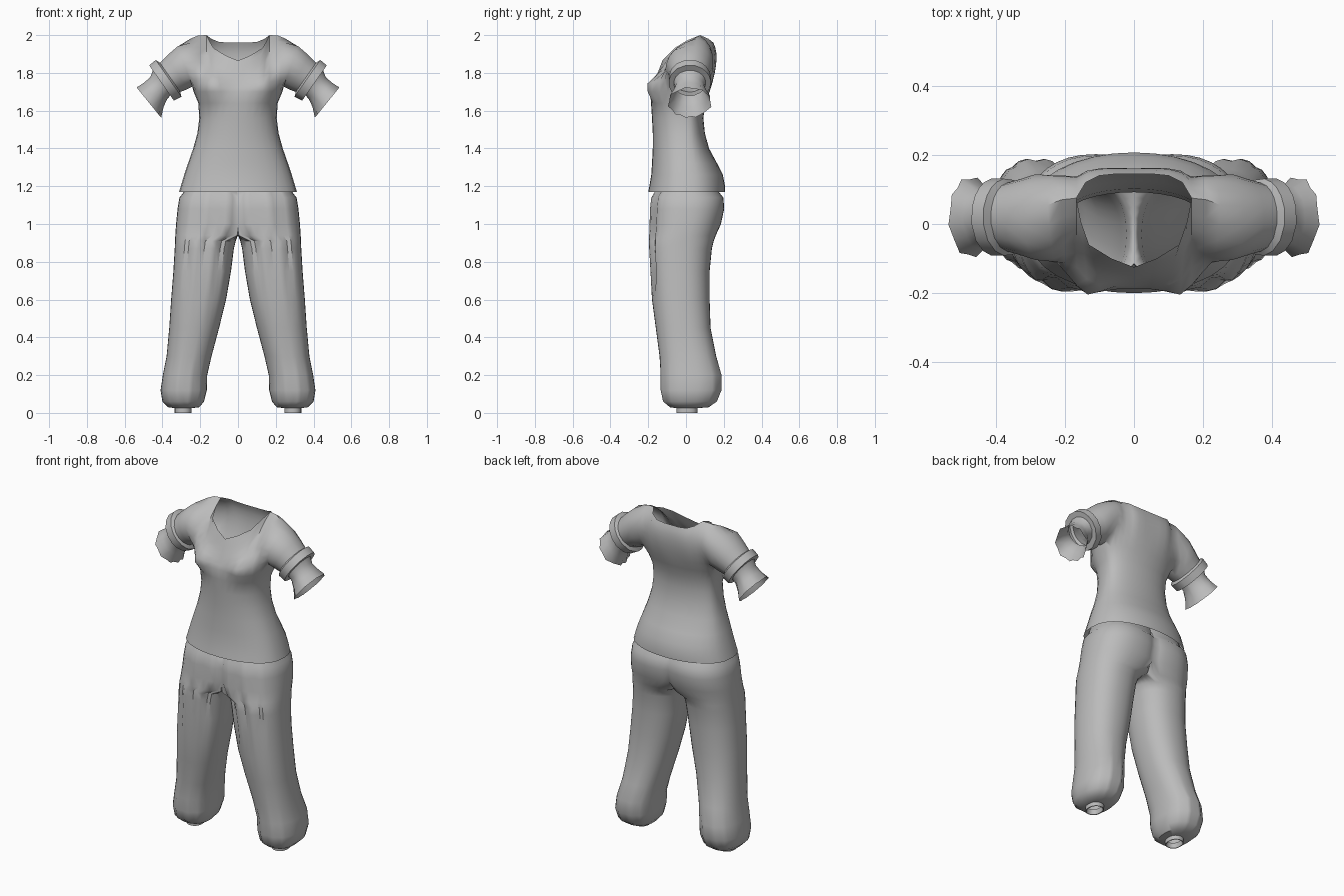
import bpy, bmesh
from math import sin, cos, pi, exp, atan2, radians
from mathutils import Vector

cube = bpy.data.objects.get("Cube")
if cube:
    bpy.data.objects.remove(cube)

cloth = bpy.data.materials.new("grey_cloth")
cloth.use_nodes = True
GREY = (0.5, 0.5, 0.5, 1)
cloth.diffuse_color = GREY
cloth.node_tree.nodes["Principled BSDF"].inputs["Base Color"].default_value = GREY


def power(v, e):
    """Signed power, used for boxier ellipses."""
    return abs(v) ** e * (1 if v >= 0 else -1)


def skin(bm, rows, closed):
    """Join successive rows of vertices with quads."""
    for a, b in zip(rows, rows[1:]):
        n = len(a)
        for i in range(n if closed else n - 1):
            j = (i + 1) % n
            bm.faces.new((a[i], a[j], b[j], b[i]))


def finish(bm, name, angle):
    bmesh.ops.remove_doubles(bm, verts=bm.verts, dist=0.0005)
    bmesh.ops.recalc_face_normals(bm, faces=bm.faces)
    mesh = bpy.data.meshes.new(name)
    bm.to_mesh(mesh)
    bm.free()
    mesh.materials.append(cloth)
    obj = bpy.data.objects.new(name, mesh)
    bpy.context.collection.objects.link(obj)
    bpy.ops.object.select_all(action="DESELECT")
    obj.select_set(True)
    bpy.context.view_layer.objects.active = obj
    bpy.ops.object.shade_smooth_by_angle(angle=radians(angle))
    return obj


# ---- Blouse -------------------------------------------------------------
SEG = 32      # segments around the torso
ROWS = 8      # rows from armpit to shoulder
EDGE = 6      # columns from the centre to the armhole

# height, half width, front y, back y
TORSO = [(1.17, .312, -.2, .207), (1.2, .303, -.194, .207), (1.26, .285, -.184, .195),
         (1.32, .265, -.18, .165), (1.4, .237, -.176, .122), (1.48, .215, -.176, .1),
         (1.56, .205, -.18, .092), (1.64, .21, -.185, .102), (1.7, .235, -.188, .125)]

# Neckline from the centre outwards, then the shared shoulder seam
SHOULDER = [(.167, .075, 2), (.21, .07, 1.998), (.25, .055, 1.982)]
FRONT_TOP = [(0, -.125, 1.865), (.065, -.1, 1.892), (.13, -.06, 1.932), (.153, .005, 1.972)] + SHOULDER
BACK_TOP = [(0, .145, 1.96), (.05, .145, 1.96), (.1, .14, 1.964), (.14, .12, 1.98)] + SHOULDER


def bust(p):
    """Push the chest out on both sides of the centre."""
    if p.y < 0:
        p.y -= .06 * exp(-((abs(p.x) - .145) / .06) ** 2 - ((p.z - 1.735) / .06) ** 2)
    return p


def torso_point(j, z, w, front, back):
    t = 2 * pi * j / SEG
    c = power(cos(t), .8)
    return Vector((w * sin(t), front * c if c > 0 else -back * c, z))


bm = bmesh.new()
rings = [[bm.verts.new(bust(torso_point(j, *level))) for j in range(SEG)] for level in TORSO]
skin(bm, rings, True)


def yoke(middle, top, is_front):
    """Upper front or back panel, curving from the chest to its top edge."""
    columns = {}
    for k in range(-EDGE, EDGE + 1):
        j = middle + k if is_front else middle - k
        start = torso_point(j, *TORSO[-1])
        end = Vector(top[abs(k)])
        end.x *= 1 if k > 0 else -1
        f = (k / EDGE) ** 2
        bend = Vector((0, -.15 * f, .08 * f)) if is_front else Vector((0, .05 + .12 * f, .05 + .03 * f))
        ctrl = (start + end) / 2 + bend
        column = [rings[-1][j % SEG]]
        for r in range(1, ROWS):
            t = r / (ROWS - 1)
            p = start * (1 - t) ** 2 + ctrl * (2 * t * (1 - t)) + end * t * t
            column.append(bm.verts.new(bust(p) if r < ROWS - 1 else p))
        columns[k] = column
    skin(bm, [columns[k] for k in range(-EDGE, EDGE + 1)], False)
    return columns


front = yoke(0, FRONT_TOP, True)
back = yoke(SEG // 2, BACK_TOP, False)

# Sleeve, gathered band and flared frill: x, z, tilt, y radius, height radius
SLEEVE = [(.28, 1.835, 20, .125, .115), (.325, 1.802, 30, .11, .105), (.36, 1.777, 35, .1, .095),
          (.368, 1.772, 35, .112, .12), (.405, 1.747, 35, .112, .115), (.405, 1.747, 35, .085, .082),
          (.42, 1.72, 37, .078, .074), (.445, 1.685, 38, .092, .082), (.472, 1.643, 39, .114, .1)]
for s in (1, -1):
    under = [rings[-1][(s * j) % SEG] for j in range(SEG // 2 - EDGE - 1, EDGE, -1)]
    loop = front[s * EDGE] + back[s * EDGE][-2::-1] + under
    angles = [atan2(v.co.z - 1.845, v.co.y - .02) for v in loop]
    rows = [loop]
    for n, (x, z, tilt, ry, rp) in enumerate(SLEEVE):
        up = Vector((s * sin(radians(tilt)), 0, cos(radians(tilt))))
        flute = (0, .02, .045)[max(0, n - len(SLEEVE) + 3)]
        row = []
        for i, a in enumerate(angles):
            k = 1 + flute * (-1) ** i
            row.append(bm.verts.new(Vector((s * x, .02 + k * ry * cos(a), z)) + up * (k * rp * sin(a))))
        rows.append(row)
    skin(bm, rows, True)
finish(bm, "blouse", 50)

# ---- Trousers -----------------------------------------------------------
# height, inner x, outer x, front y, back y
LEG = [(.03, .255, .325, -.04, .05), (0, .25, .33, -.045, .055), (0, .245, .335, -.05, .06),
       (.025, .245, .335, -.05, .06), (.03, .205, .37, -.085, .12), (.06, .18, .4, -.123, .165),
       (.12, .165, .41, -.136, .19), (.2, .163, .398, -.136, .19), (.3, .14, .378, -.14, .16),
       (.45, .1, .364, -.16, .13), (.6, .063, .354, -.18, .125), (.75, .037, .342, -.19, .125),
       (.87, .022, .335, -.197, .137), (.91, .012, .333, -.197, .147), (.94, -.06, .332, -.197, .158),
       (1, -.1, .328, -.195, .185), (1.08, -.1, .32, -.193, .202), (1.14, -.1, .31, -.186, .198),
       (1.168, -.08, .288, -.168, .175), (1.24, -.08, .262, -.145, .15)]
LEG_SEG = 36

bm = bmesh.new()
rows = []
for z, x0, x1, y0, y1 in LEG:
    row = []
    for i in range(LEG_SEG):
        a = 2 * pi * i / LEG_SEG
        x = (x0 + x1) / 2 + (x1 - x0) / 2 * power(cos(a), .9)
        y = (y0 + y1) / 2 + (y1 - y0) / 2 * power(sin(a), .85)
        # Pleats below the waist and gathers above the ankle
        if z > .7 and i in (24, 27, 30):
            y += .014
        if .04 < z < .25 and i % 3 == 0:
            y -= .008 * sin(a)
        row.append(bm.verts.new((max(x, 0), y, z)))
    rows.append(row)
skin(bm, rows, True)

# Open the inside so both legs join at the centre seam
inner = [f for f in bm.faces if all(v.co.x < .0001 for v in f.verts)]
bmesh.ops.delete(bm, geom=inner, context="FACES")
trousers = finish(bm, "trousers", 40)
mirror = trousers.modifiers.new("other_leg", "MIRROR")
mirror.merge_threshold = .001
